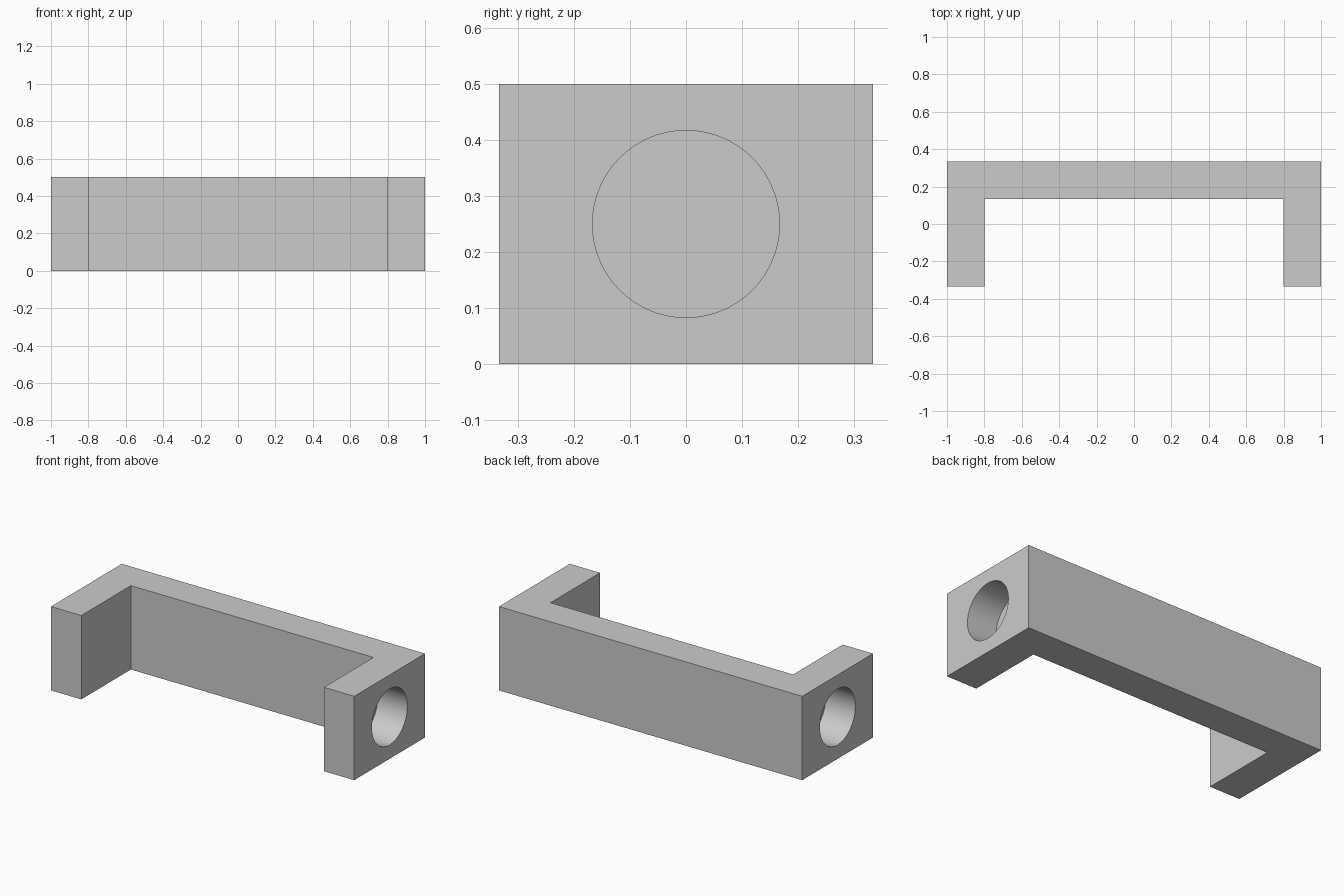
import bpy
import bmesh
import math
from mathutils import Matrix

default_cube = bpy.data.objects.get("Cube")
if default_cube:
    bpy.data.objects.remove(default_cube, do_unlink=True)

HALF_LENGTH, HALF_DEPTH, HEIGHT, WALL = 1.0, 1 / 3, 0.5, 0.2
HOLE_RADIUS, HOLE_DEPTH = 1 / 6, 0.195

grey = bpy.data.materials.new("light_grey")
grey.use_nodes = True
colour = (0.6, 0.6, 0.6, 1)
grey.diffuse_color = colour
grey.node_tree.nodes["Principled BSDF"].inputs["Base Color"].default_value = colour


def add_object(name, bm):
    bmesh.ops.recalc_face_normals(bm, faces=bm.faces)
    mesh = bpy.data.meshes.new(name)
    bm.to_mesh(mesh)
    bm.free()
    mesh.materials.append(grey)
    obj = bpy.data.objects.new(name, mesh)
    bpy.context.collection.objects.link(obj)
    return obj


# U-shaped bracket: mirrored plan outline, extruded upwards
inner_x, inner_y = HALF_LENGTH - WALL, HALF_DEPTH - WALL
half = [(HALF_LENGTH, HALF_DEPTH), (HALF_LENGTH, -HALF_DEPTH),
        (inner_x, -HALF_DEPTH), (inner_x, inner_y)]
outline = half + [(-x, y) for x, y in reversed(half)]
bm = bmesh.new()
base = bm.faces.new([bm.verts.new((x, y, 0)) for x, y in outline])
top = bmesh.ops.extrude_face_region(bm, geom=[base])["geom"]
bmesh.ops.translate(bm, vec=(0, 0, HEIGHT),
                    verts=[v for v in top if isinstance(v, bmesh.types.BMVert)])
bracket = add_object("bracket", bm)

# Blind round holes in both ends, overshooting the outer faces
bm = bmesh.new()
overshoot = 0.1
for side in (-1, 1):
    centre = side * (HALF_LENGTH + (overshoot - HOLE_DEPTH) / 2)
    bmesh.ops.create_cone(
        bm, cap_ends=True, segments=96, radius1=HOLE_RADIUS, radius2=HOLE_RADIUS,
        depth=HOLE_DEPTH + overshoot,
        matrix=Matrix.Translation((centre, 0, HEIGHT / 2)) @ Matrix.Rotation(math.pi / 2, 4, "Y"))
cutter = add_object("hole_cutter", bm)
cutter.hide_render = True

cut = bracket.modifiers.new("end_holes", "BOOLEAN")
cut.operation = "DIFFERENCE"
cut.solver = "EXACT"
cut.object = cutter

# Apply the cut, then smooth only the bores
bpy.ops.object.select_all(action="DESELECT")
bracket.select_set(True)
bpy.context.view_layer.objects.active = bracket
bpy.ops.object.modifier_apply(modifier=cut.name)
bpy.data.objects.remove(cutter, do_unlink=True)
bpy.ops.object.shade_smooth_by_angle(angle=math.radians(30))
